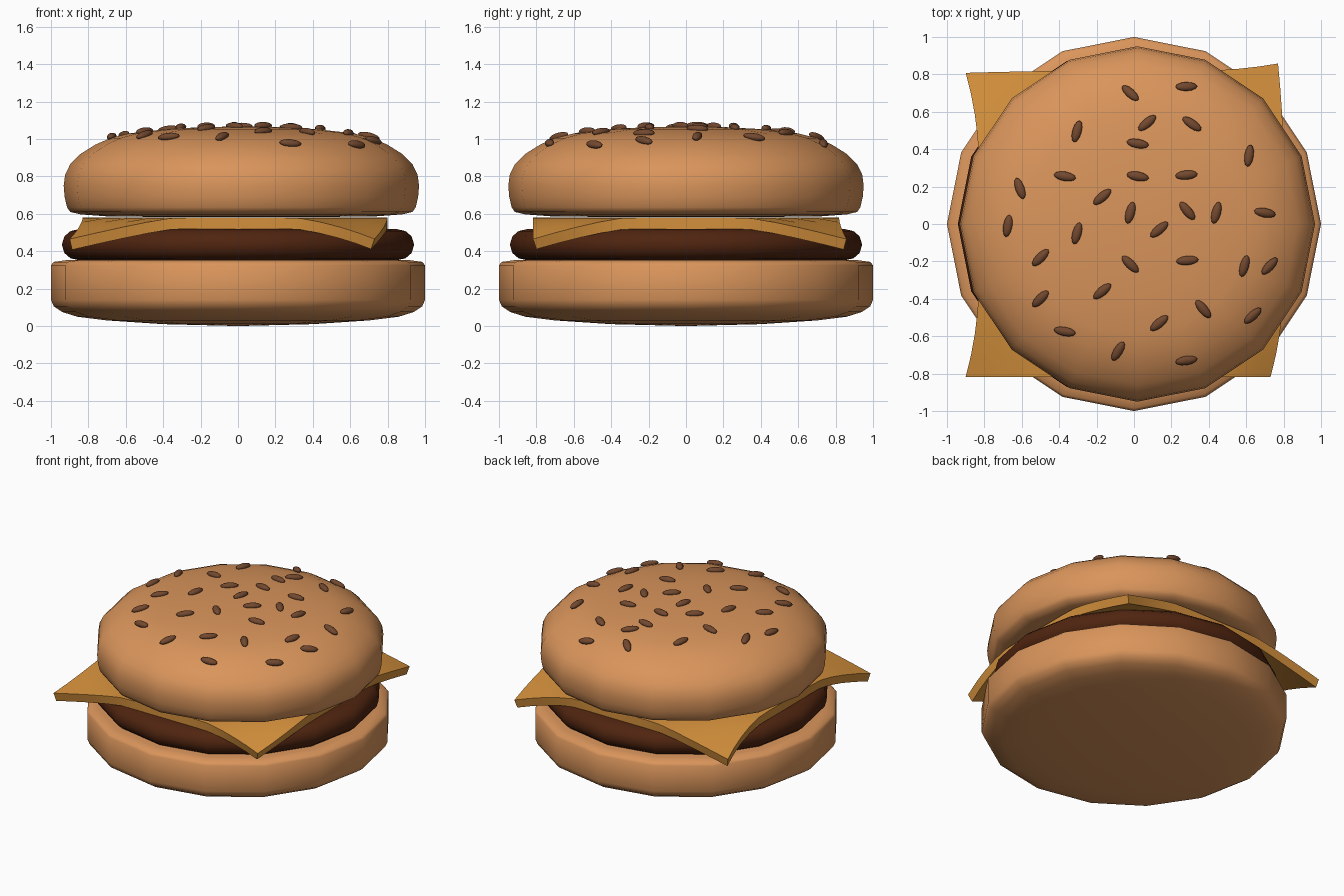
import bpy, bmesh, math
from mathutils import Matrix, Vector

if "Cube" in bpy.data.objects:
    bpy.data.objects.remove(bpy.data.objects["Cube"])


def material(name, rgb):
    m = bpy.data.materials.new(name)
    m.diffuse_color = (*rgb, 1)
    m.use_nodes = True
    m.node_tree.nodes["Principled BSDF"].inputs["Base Color"].default_value = m.diffuse_color
    return m


BUN = material("toasted bun", (0.70, 0.30, 0.105))
PATTY = material("grilled meat", (0.080, 0.018, 0.005))
CHEESE = material("cheese orange", (0.66, 0.28, 0.045))
SEED = material("seed brown", (0.17, 0.065, 0.028))


def finish(bm, name, mat, angle):
    bmesh.ops.recalc_face_normals(bm, faces=bm.faces)
    mesh = bpy.data.meshes.new(name)
    bm.to_mesh(mesh)
    bm.free()
    mesh.materials.append(mat)
    ob = bpy.data.objects.new(name, mesh)
    bpy.context.collection.objects.link(ob)
    bpy.ops.object.select_all(action='DESELECT')
    ob.select_set(True)
    bpy.context.view_layer.objects.active = ob
    bpy.ops.object.shade_smooth_by_angle(angle=math.radians(angle))
    return ob


def lathe(name, profile, mat, x=0.0, sides=16):
    """Spin an (r, z) profile that starts and ends on the axis."""
    bm = bmesh.new()
    rings = []
    for r, z in profile:
        if r == 0:
            rings.append([bm.verts.new((x, 0, z))] * sides)
        else:
            rings.append([bm.verts.new((x + r * math.cos(2 * math.pi * i / sides),
                                        r * math.sin(2 * math.pi * i / sides), z))
                          for i in range(sides)])
    for a, b in zip(rings, rings[1:]):
        for i in range(sides):
            j = (i + 1) % sides
            quad = list(dict.fromkeys((a[i], a[j], b[j], b[i])))
            bm.faces.new(quad)
    return finish(bm, name, mat, 60)


# Buns and patty
lathe("bottom_bun", [(0, 0), (0.4, 0.01), (0.7, 0.03), (0.86, 0.05), (0.94, 0.075),
                     (0.985, 0.105), (1, 0.14), (1, 0.325), (0.985, 0.343),
                     (0.92, 0.352), (0, 0.354)], BUN)
lathe("patty", [(0, 0.35), (0.85, 0.352), (0.895, 0.362), (0.928, 0.39), (0.942, 0.435),
                (0.928, 0.48), (0.895, 0.508), (0.85, 0.518), (0, 0.52)], PATTY)
CROWN = [(0.95, 0.75), (0.942, 0.81), (0.915, 0.865), (0.86, 0.92), (0.78, 0.97),
         (0.70, 1.005), (0.6, 1.03), (0.4, 1.053), (0.2, 1.064), (0, 1.067)]
BUN_X = 0.018
lathe("top_bun", [(0, 0.582), (0.7, 0.585), (0.86, 0.597), (0.915, 0.61), (0.932, 0.635),
                  (0.945, 0.69)] + CROWN, BUN, BUN_X)

# Cheese slice: a sheet whose four corners droop
corners = {(-1, -1): (-0.07, 0.0), (-1, 1): (-0.07, -0.01),
           (1, -1): (-0.07, 0.0), (1, 1): (-0.03, 0.04)}
bm = bmesh.new()
N, T = 14, 0.06
bmesh.ops.create_grid(bm, x_segments=N, y_segments=N, size=1)
for v in bm.verts:
    u, w = v.co.x, v.co.y
    c = max(0, abs(u) + abs(w) - 1.38) / 0.62
    dx, dy = corners[(1 if u > 0 else -1, 1 if w > 0 else -1)]
    v.co = (-0.015 + 0.815 * u + dx * c * c, 0.818 * w + dy * c * c,
            0.58 - 0.115 * c ** 1.3)
bm.normal_update()
top = list(bm.faces)
normals = {v: v.normal.copy() for v in bm.verts}
lower = {v: bm.verts.new(v.co - n * T) for v, n in normals.items()}
rim = [e for e in bm.edges if e.is_boundary]
for f in top:
    bm.faces.new([lower[v] for v in reversed(f.verts)])
for e in rim:
    a, b = e.verts
    bm.faces.new((a, b, lower[b], lower[a]))
finish(bm, "cheese_slice", CHEESE, 35)

# Sesame seeds: x, y, heading in degrees
SEEDS = [(-.02, .70, -45), (.28, .735, 5), (-.305, .495, 75), (.07, .54, 40),
         (.31, .535, -35), (.02, .43, -10), (.615, .365, 80), (-.37, .255, -10),
         (.02, .255, -10), (.28, .262, 5), (-.61, .19, -70), (-.17, .145, 40),
         (-.02, .06, 75), (.285, .07, -50), (.44, .06, 75), (.70, .06, -10),
         (-.675, -.01, 80), (-.305, -.05, 75), (.135, -.03, 40), (-.5, -.18, 45),
         (-.02, -.215, -45), (.285, -.195, 5), (.59, -.225, 75), (.725, -.225, 45),
         (-.17, -.36, 40), (-.5, -.40, 45), (.37, -.455, -50), (.135, -.53, 40),
         (.635, -.49, 40), (-.37, -.575, -10), (-.085, -.68, 60), (.28, -.73, 8)]


def crown(r):
    for (r1, z1), (r0, z0) in zip(CROWN, CROWN[1:]):
        if r0 <= r <= r1:
            return z0 + (z1 - z0) * (r - r0) / (r1 - r0), (z1 - z0) / (r1 - r0)


bm = bmesh.new()
for x, y, a in SEEDS:
    radial = Vector((x - BUN_X, y, 0))
    z, slope = crown(radial.length)
    normal = Vector((0, 0, 1)) - radial.normalized() * slope
    tilt = Vector((0, 0, 1)).rotation_difference(normal).to_matrix().to_4x4()
    bmesh.ops.create_uvsphere(
        bm, u_segments=12, v_segments=8, radius=1,
        matrix=Matrix.Translation((x, y, z + 0.006)) @ tilt
        @ Matrix.Rotation(math.radians(a), 4, 'Z') @ Matrix.Diagonal((0.06, 0.025, 0.02, 1)))
finish(bm, "sesame_seeds", SEED, 60)
